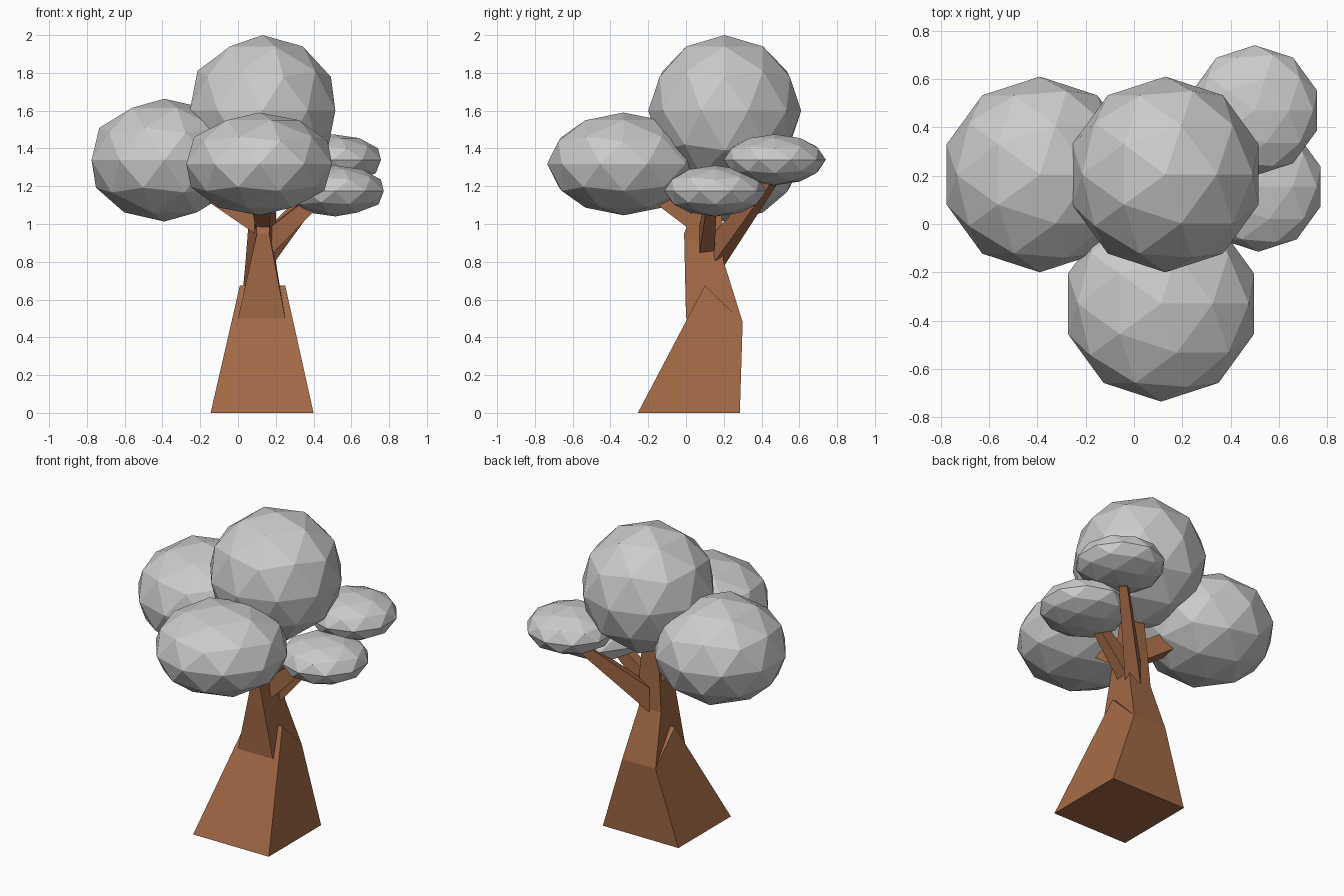
import bpy, bmesh
from mathutils import Vector

if "Cube" in bpy.data.objects:
    bpy.data.objects.remove(bpy.data.objects["Cube"])

bark = bpy.data.materials.new("bark")
bark.diffuse_color = (0.36, 0.14, 0.06, 1)
bark.use_nodes = True
bark.node_tree.nodes["Principled BSDF"].inputs["Base Color"].default_value = bark.diffuse_color


def loft(name, *rings):
    """Closed solid through successive four-point rings."""
    bm = bmesh.new()
    loops = [[bm.verts.new(p) for p in ring] for ring in rings]
    bm.faces.new(loops[0])
    bm.faces.new(loops[-1])
    for a, b in zip(loops, loops[1:]):
        for i in range(4):
            j = (i + 1) % 4
            bm.faces.new((a[i], a[j], b[j], b[i]))
    bmesh.ops.recalc_face_normals(bm, faces=bm.faces)
    me = bpy.data.meshes.new(name)
    bm.to_mesh(me)
    bm.free()
    me.materials.append(bark)
    bpy.context.collection.objects.link(bpy.data.objects.new(name, me))


def quad(front, back):
    """Ring from a front and a back edge, each (x0, x1, y, z)."""
    a, b, y, z = front
    c, d, v, w = back
    return [(a, y, z), (b, y, z), (d, v, w), (c, v, w)]


def branch(name, start, tip, w0, h0, w1, h1):
    """Tapered limb: upright root section, slimmer tip section."""
    start, tip = Vector(start), Vector(tip)
    d = tip - start
    side = Vector((-d.y, d.x, 0)).normalized()
    up = Vector((0, 0, 1))
    loft(name, *[[c + side * w * s / 2 + up * h * t / 2
                  for s, t in ((-1, -1), (1, -1), (1, 1), (-1, 1))]
                 for c, w, h in ((start, w0, h0), (tip, w1, h1))])


# Flared trunk base with a slanted top, then the narrowing upper trunk
loft("trunk_base",
     quad((-0.145, 0.40, -0.255, 0), (-0.145, 0.40, 0.285, 0)),
     quad((0.01, 0.25, 0.10, 0.675), (0.01, 0.25, 0.30, 0.48)))
loft("trunk_upper",
     quad((0.0, 0.25, 0.0, 0.50), (0.01, 0.25, 0.30, 0.48)),
     quad((0.10, 0.165, -0.01, 0.95), (0.04, 0.20, 0.20, 0.80)),
     quad((0.09, 0.17, 0.04, 1.08), (0.06, 0.20, 0.19, 1.06)),
     quad((0.09, 0.17, 0.08, 1.30), (0.09, 0.17, 0.19, 1.30)))

# Limbs reaching into each leaf clump
branch("front_branch", (0.13, 0.03, 1.03), (0.12, -0.22, 1.22), 0.07, 0.13, 0.12, 0.13)
branch("left_branch", (0.10, 0.10, 1.02), (-0.20, 0.16, 1.22), 0.12, 0.14, 0.12, 0.13)
branch("right_branch", (0.17, 0.11, 0.91), (0.46, 0.14, 1.17), 0.08, 0.15, 0.05, 0.08)
branch("back_branch", (0.15, 0.17, 0.86), (0.47, 0.46, 1.24), 0.09, 0.16, 0.05, 0.07)

# Faceted leaf clumps: centre, horizontal radius, vertical radius
for name, centre, r, rz in (
        ("top_leaves", (0.13, 0.205, 1.60), 0.405, 0.40),
        ("left_leaves", (-0.39, 0.205, 1.338), 0.405, 0.325),
        ("front_leaves", (0.112, -0.33, 1.318), 0.405, 0.272),
        ("back_leaves", (0.50, 0.47, 1.34), 0.27, 0.135),
        ("right_leaves", (0.515, 0.155, 1.175), 0.27, 0.135)):
    bpy.ops.mesh.primitive_ico_sphere_add(subdivisions=2, radius=1, location=centre)
    clump = bpy.context.object
    clump.name = name
    clump.scale = (r, r, rz)
